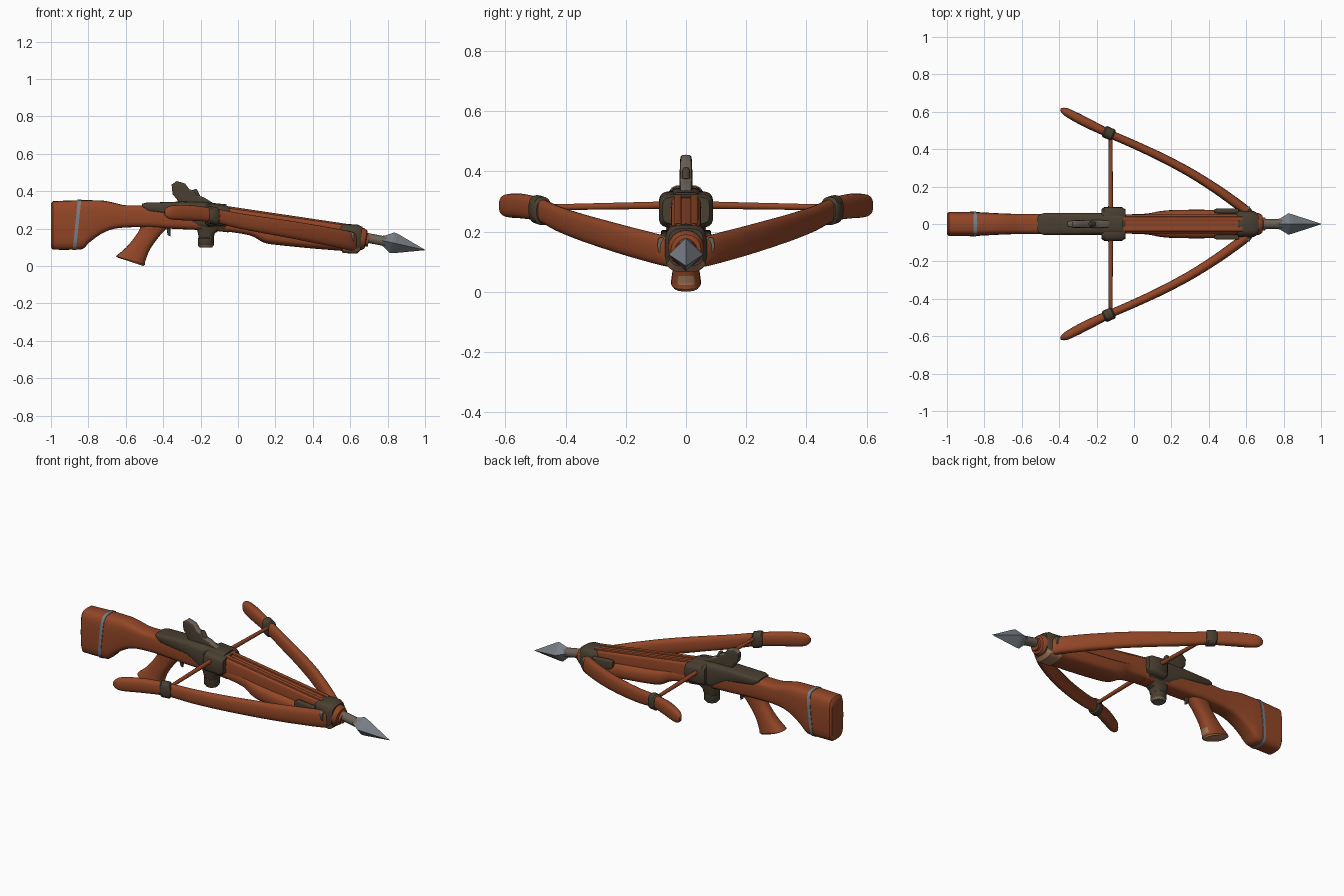
import bpy, bmesh, math
from mathutils import Vector as V


def material(name, rgb):
    m = bpy.data.materials.new(name)
    m.diffuse_color = (*rgb, 1)
    return m


WOOD = material("red_brown_wood", (0.29, 0.062, 0.02))
DARK = material("dark_bronze", (0.068, 0.05, 0.031))
WORN = material("worn_grey_brown", (0.15, 0.125, 0.095))
STEEL = material("steel", (0.19, 0.21, 0.235))
PALE = material("pale_worn_wood", (0.36, 0.18, 0.095))


def smooth(rows, k=4):
    """Catmull-Rom interpolation of number rows."""
    out = []
    for i in range(len(rows) - 1):
        a, b, c, d = (rows[max(0, min(len(rows) - 1, i + j))] for j in (-1, 0, 1, 2))
        for s in range(k):
            t = s / k
            out.append([0.5 * (2 * q + (r - p) * t + (2 * p - 5 * q + 4 * r - w) * t * t
                               + (3 * q - p - 3 * r + w) * t ** 3)
                        for p, q, r, w in zip(a, b, c, d)])
    return out + [list(rows[-1])]


def loft(name, rings, mats, n=24, p=2.0, rule=None, flat=False):
    """Skin rings of (centre, u, v); p sets how boxy the cross-section is."""
    bm = bmesh.new()
    loops = []
    for c, u, v in rings:
        loop = []
        for i in range(n):
            a = 2 * math.pi * i / n
            ca, sa = math.cos(a), math.sin(a)
            ca = math.copysign(abs(ca) ** (2 / p), ca)
            sa = math.copysign(abs(sa) ** (2 / p), sa)
            loop.append(bm.verts.new(c + u * ca + v * sa))
        loops.append(loop)
    for a, b in zip(loops, loops[1:]):
        for i in range(n):
            j = (i + 1) % n
            bm.faces.new((a[i], a[j], b[j], b[i]))
    bm.faces.new(loops[0])
    bm.faces.new(loops[-1])
    bmesh.ops.recalc_face_normals(bm, faces=bm.faces)
    bm.normal_update()
    if rule:
        for f in bm.faces:
            f.material_index = int(rule(f.normal, f.calc_center_median()))
    me = bpy.data.meshes.new(name)
    bm.to_mesh(me)
    bm.free()
    for m in mats:
        me.materials.append(m)
    ob = bpy.data.objects.new(name, me)
    bpy.context.collection.objects.link(ob)
    if not flat:
        bpy.ops.object.select_all(action='DESELECT')
        ob.select_set(True)
        bpy.context.view_layer.objects.active = ob
        bpy.ops.object.shade_smooth_by_angle(angle=math.radians(40))
    return ob


def body(name, rows, mats, p=4.0, y=0.0, **kw):
    """Rows: top x, top z, bottom x, bottom z, half width."""
    rings = []
    for tx, tz, bx, bz, w in rows:
        a, b = V((tx, y, tz)), V((bx, y, bz))
        rings.append(((a + b) / 2, V((0, w, 0)), (a - b) / 2))
    return loft(name, rings, mats, p=p, **kw)


def rod(name, a, b, radii, mats, n=16, **kw):
    """Radii: list of (fraction along a-b, radius)."""
    a, b = V(a), V(b)
    d = (b - a).normalized()
    u = d.cross(V((0, 0, 1)) if abs(d.z) < 0.8 else V((0, 1, 0))).normalized()
    v = d.cross(u)
    return loft(name, [(a.lerp(b, t), u * r, v * r) for t, r in radii], mats, n=n, **kw)


# Shoulder stock and central body
body("stock", [(-1, .335, -1, .1, .054), (-.99, .347, -.99, .088, .064)] + smooth([
    (-.92, .35, -.94, .087, .064), (-.845, .352, -.872, .088, .064),
    (-.78, .352, -.83, .092, .062), (-.72, .35, -.79, .13, .059),
    (-.66, .338, -.72, .178, .056), (-.60, .325, -.64, .203, .054),
    (-.50, .325, -.50, .208, .054), (-.36, .325, -.36, .2, .054),
    (-.15, .32, -.15, .19, .054), (-.04, .308, -.05, .18, .052)]), [WOOD])
body("stock_band", [(-.857, .355, -.884, .085, .067), (-.838, .355, -.866, .085, .067)], [STEEL])

# Pistol grip with a worn foot
body("grip", smooth([(-.53, .24, -.37, .235, .038), (-.525, .2, -.38, .205, .038),
                     (-.556, .15, -.42, .16, .038), (-.60, .098, -.47, .09, .042),
                     (-.645, .06, -.497, .022, .049)])
     + [(-.652, .052, -.497, .008, .05), (-.642, .045, -.507, .001, .044)], [WOOD, PALE], p=2.6,
     rule=lambda n, c: c.z < .046 and n.z < -.25 and c.x < -.48)
body("trigger", [(-.385, .22, -.36, .22, .01), (-.38, .185, -.362, .185, .01),
                 (-.375, .165, -.362, .158, .008)], [DARK])

# Barrel, fore-end and the two rails beside the bolt groove
body("barrel", [(-.08, .316, -.08, .19, .05), (.6, .216, .6, .12, .05)], [WOOD], p=7)
body("fore_end", smooth([(-.1, .25, -.1, .19, .05), (.06, .24, .06, .165, .055),
                         (.13, .225, .14, .125, .068), (.22, .21, .22, .112, .075),
                         (.4, .19, .4, .094, .076), (.6, .165, .6, .078, .07)]), [WOOD], p=3)
for s in (-1, 1):
    body("groove_rail", [(-.06, .321, -.06, .30, .012), (.58, .226, .58, .205, .012)],
         [WOOD], p=6, y=s * .027)

# Receiver cover, cross bracket and underside knob
body("receiver_cover", [(-.515, .333, -.51, .31, .045), (-.49, .339, -.475, .29, .058),
                        (-.3, .345, -.3, .262, .059), (-.2, .344, -.21, .2, .059),
                        (-.06, .33, -.07, .188, .058)], [DARK])
body("cross_bracket", [(-.175, .325, -.175, .225, .078), (-.16, .335, -.16, .212, .09),
                       (-.065, .325, -.065, .212, .09), (-.045, .315, -.045, .225, .078)],
     [DARK], p=5)
body("underside_mount", [(-.225, .22, -.07, .21, .05), (-.215, .18, -.125, .175, .044),
                         (-.21, .15, -.13, .145, .036)], [DARK], p=3)
rod("underside_knob", (-.172, 0, .16), (-.172, 0, .1),
    [(0, .03), (.2, .043), (.8, .043), (1, .034)], [DARK, WORN],
    rule=lambda n, c: n.z < -.5)

# Raised sight: main blade, and worn top plate
body("sight", [(-.355, .435, -.35, .385, .014), (-.328, .455, -.325, .355, .02),
               (-.282, .441, -.30, .30, .021), (-.262, .412, -.26, .30, .021),
               (-.235, .402, -.235, .30, .021), (-.22, .38, -.22, .30, .021),
               (-.18, .366, -.18, .30, .021), (-.13, .335, -.13, .30, .018)],
     [DARK, WORN], p=5, rule=lambda n, c: n.z > .5)
rod("sight_pin", (-.215, 0, .37), (-.235, 0, .41), [(0, .014), (.8, .014), (1, .009)], [DARK])

# Front cap, side plates and bolt socket
body("front_cap", [(.545, .215, .55, .09, .06), (.56, .226, .56, .07, .07),
                   (.64, .222, .635, .066, .07), (.665, .21, .655, .085, .058)],
     [DARK, PALE], p=3.5, rule=lambda n, c: n.z < -.35 and c.z < .13)
for s in (-1, 1):
    body("side_plate", [(.43, .198, .43, .165, .01), (.45, .205, .45, .15, .014),
                        (.56, .195, .56, .13, .014)], [DARK], p=5, y=s * .07)
    body("limb_bolt", [(.565, .185, .565, .135, .012), (.62, .18, .62, .13, .012)],
         [WORN], p=3, y=s * .082)
rod("bolt_socket", (.63, 0, .15), (.7, 0, .138),
    [(0, .06), (.5, .06), (.75, .05), (.8, .036), (1, .034)], [WOOD])

# Bolt shaft and four-sided head
rod("bolt_shaft", (.66, 0, .157), (.82, 0, .126), [(0, .026), (.8, .026), (1, .03)], [WORN])
rod("bolt_head", (.765, 0, .138), (1, 0, .086),
    [(0, .024), (.07, .03), (.25, .056), (.32, .054), (1, .001)], [STEEL], n=4, flat=True)

# Bow limbs, collars and string, mirrored
LIMB = [(.63, .03, .125, .022, .045), (.6, .07, .135, .026, .05), (.5, .145, .155, .026, .05),
        (.42, .2, .17, .025, .049), (.3, .275, .192, .024, .047), (.15, .355, .217, .023, .044),
        (0, .425, .243, .022, .041), (-.13, .482, .271, .022, .038), (-.25, .54, .284, .026, .041),
        (-.34, .587, .286, .024, .039), (-.375, .605, .286, .018, .03), (-.393, .613, .286, .006, .012)]
for s in (-1, 1):
    rows = smooth(LIMB, 4)
    pts = [V((r[0], s * r[1], r[2])) for r in rows]
    rings = []
    for i, r in enumerate(rows):
        d = pts[min(i + 1, len(pts) - 1)] - pts[max(i - 1, 0)]
        u = V((-d.y, d.x, 0)).normalized()
        rings.append((pts[i], u * r[3], V((0, 0, r[4]))))
    loft("bow_limb", rings, [WOOD], n=20, p=2.6)
    d = V((-.13, s * .058, .02)).normalized()
    u = V((-d.y, d.x, 0)).normalized()
    c = V((-.135, s * .485, .271))
    loft("limb_collar", [(c + d * t, u * (.032 * k), V((0, 0, .047 * k)))
                         for t, k in ((-.03, .8), (-.022, 1), (.022, 1), (.03, .8))],
         [DARK], n=20, p=2.6)
    rod("bow_string", (-.125, s * .05, .288), (-.125, s * .48, .28),
        [(0, .013), (1, .01)], [WOOD], n=10)
